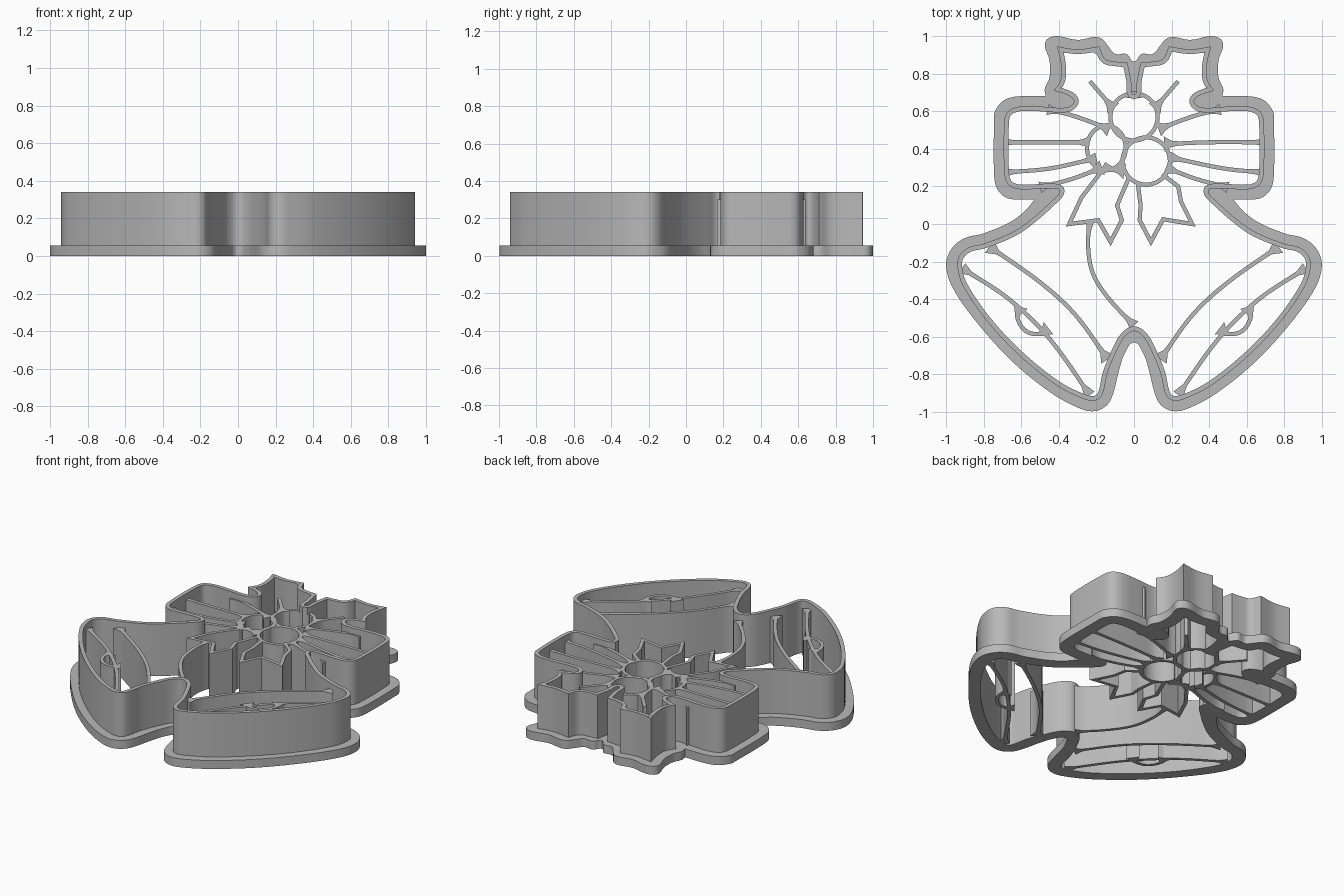
import bpy
from mathutils import Vector

old = bpy.data.objects.get("Cube")
if old:
    bpy.data.objects.remove(old, do_unlink=True)

WALL_TOP, BASE_TOP, LINE_TOP = 0.34, 0.055, 0.30
WALL, LINE = 0.025, 0.022

plastic = bpy.data.materials.new("grey_plastic")
plastic.use_nodes = True
plastic.diffuse_color = (0.48, 0.48, 0.48, 1)
plastic.node_tree.nodes["Principled BSDF"].inputs["Base Color"].default_value = (0.48, 0.48, 0.48, 1)


def smooth_path(points, closed=False, steps=6):
    """Smooth curve through the points; a repeated point makes a sharp corner."""
    pts = [Vector(p) for p in points]
    n = len(pts)

    def at(i):
        return pts[i % n] if closed else pts[max(0, min(n - 1, i))]

    out = []
    for i in range(n if closed else n - 1):
        a, b = at(i), at(i + 1)
        length = (b - a).length
        if length < 1e-5:
            continue
        ta = (b - at(i - 1)).normalized() * length
        tb = (at(i + 2) - a).normalized() * length
        for k in range(steps):
            t = k / steps
            s = 1 - t
            out.append(a * (s * s * (1 + 2 * t)) + ta * (t * s * s)
                       + b * (t * t * (3 - 2 * t)) - tb * (t * t * s))
    if not closed:
        out.append(pts[-1])
    return out


def offset(path, dist, closed=False):
    """Shift a path sideways with mitred corners; dist gives one value per point."""
    n = len(path)
    out = []
    for i, p in enumerate(path):
        before = path[i - 1] if closed or i else p
        after = path[(i + 1) % n] if closed or i < n - 1 else p
        d1, d2 = (p - before).normalized(), (after - p).normalized()
        if d1.length == 0:
            d1 = d2
        if d2.length == 0:
            d2 = d1
        n1, n2 = Vector((d1.y, -d1.x)), Vector((d2.y, -d2.x))
        m = (n1 + n2).normalized()
        out.append(p + m * dist[i] / max(0.4, m.dot(n1)))
    return out


def slab(name, loops, top):
    """Flat shape with holes, raised from the ground to the given height."""
    curve = bpy.data.curves.new(name, "CURVE")
    curve.dimensions = "2D"
    curve.fill_mode = "BOTH"
    curve.extrude = top / 2
    for loop in loops:
        spline = curve.splines.new("POLY")
        spline.points.add(len(loop) - 1)
        for point, p in zip(spline.points, loop):
            point.co = (p.x, p.y, 0, 1)
        spline.use_cyclic_u = True
    ob = bpy.data.objects.new(name, curve)
    bpy.context.collection.objects.link(ob)
    ob.location.z = top / 2
    bpy.ops.object.select_all(action="DESELECT")
    ob.select_set(True)
    bpy.context.view_layer.objects.active = ob
    bpy.ops.object.convert(target="MESH")
    ob = bpy.context.view_layer.objects.active
    ob.data.materials.clear()
    ob.data.materials.append(plastic)
    bpy.ops.object.shade_smooth_by_angle()


def ribbon(name, points, flare_start=0.0, flare_end=0.0):
    """Thin upright strip, widened where it meets other walls."""
    path = smooth_path(points)
    run, total = [0.0], 0.0
    for a, b in zip(path, path[1:]):
        total += (b - a).length
        run.append(total)
    half = [LINE / 2 + flare_start * max(0, 1 - d / 0.07) ** 2
            + flare_end * max(0, 1 - (total - d) / 0.07) ** 2 for d in run]
    one = offset(path, half)
    two = offset(path, [-h for h in half])
    slab(name, [one + two[::-1]], LINE_TOP)


def flip(points):
    return [(-x, y) for x, y in points]


def pair(name, points, *flares):
    ribbon(name + "_left", points, *flares)
    ribbon(name + "_right", flip(points), *flares)


def mirrored(half):
    """Close a half outline whose first and last points lie on the centre line."""
    return smooth_path(half + flip(half[1:-1])[::-1], closed=True)


# Outline of the cutting wall, from the notch between the leaves to the bell gap
wall_half = [
    (0, .69), (.015, .76), (.035, .86), (.035, .86), (.1, .865), (.155, .88),
    (.185, .945), (.185, .945), (.3, .93), (.41, .945), (.41, .945), (.39, .86),
    (.39, .77), (.425, .71), (.425, .71), (.34, .68), (.32, .65), (.36, .62),
    (.5, .625), (.61, .625), (.67, .6), (.69, .55), (.69, .27), (.67, .21),
    (.61, .185), (.43, .19), (.395, .175), (.44, .12), (.56, .015), (.65, -.045),
    (.8, -.105), (.88, -.125), (.93, -.17), (.94, -.23), (.91, -.33), (.78, -.52),
    (.61, -.7), (.41, -.86), (.27, -.93), (.21, -.94), (.17, -.91), (.14, -.79),
    (.09, -.67), (.05, -.6), (0, -.57)]

# Wider outline of the base flange
flange_half = [
    (0, .865), (.04, .905), (.1, .905), (.14, .95), (.17, .985), (.21, .995),
    (.3, .98), (.41, 1), (.46, .985), (.475, .95), (.45, .87), (.45, .78),
    (.475, .72), (.47, .68), (.47, .68), (.61, .68), (.69, .66), (.74, .6),
    (.745, .55), (.745, .27), (.73, .19), (.68, .14), (.61, .13), (.53, .13),
    (.53, .13), (.58, .07), (.66, .01), (.8, -.05), (.9, -.075), (.97, -.13),
    (1, -.22), (.965, -.34), (.84, -.52), (.65, -.73), (.44, -.9), (.28, -.985),
    (.2, -.995), (.14, -.96), (.11, -.9), (.08, -.78), (.05, -.69), (0, -.63)]

wall_outer = mirrored(wall_half)
wall_inner = offset(wall_outer, [WALL] * len(wall_outer), closed=True)
slab("cutting_wall", [wall_outer, wall_inner], WALL_TOP)
slab("base_flange", [mirrored(flange_half), wall_outer], BASE_TOP)

# Berries at the middle of the bow
diamond = [(1, 0), (.707, .707), (0, 1), (-.707, .707), (-1, 0), (-.707, -.707), (0, -1), (.707, -.707)]
for name, x, y, rx, ry in (("top_berry", 0, .57, .115, .115),
                           ("side_berry", -.147, .405, .092, .108),
                           ("front_berry", .065, .335, .115, .115)):
    slab(name, [smooth_path([(x + u * (rx + g), y + v * (ry + g)) for u, v in diamond], True)
                for g in (LINE, 0)], LINE_TOP)

# Bow folds
pair("bow_top_edge", [(.46, .61), (.32, .575), (.13, .505)], .02, .03)
ribbon("bow_middle_fold_left", [(.68, .435), (.4, .435), (.16, .425)], .005, .03)
ribbon("bow_middle_fold_right", [(-.68, .435), (-.4, .435), (-.24, .435)], .005, .02)
ribbon("bow_lower_fold_left", [(.68, .275), (.48, .295), (.19, .355)], .01, .02)
ribbon("bow_lower_fold_right", [(-.68, .275), (-.45, .295), (-.2, .35)], .01, .02)
pair("bow_bottom_edge", [(.5, .195), (.33, .24), (.17, .3)], .02, .03)
pair("stamen", [(.235, .76), (.11, .615)], 0, .03)
ribbon("berry_bridge", [(-.16, .3), (-.05, .28)], .02, .03)
ribbon("leaf_bridge", [(0, .69), (0, .67)], .02, .02)


# Pointed leaves hanging under the berries
def zigzag(points):
    return [p for p in points for _ in range(2)]


ribbon("lower_leaves_right", zigzag(
    [(-.15, .31), (-.28, .14), (-.345, 0), (-.19, .02), (-.125, -.095),
     (-.065, .02), (-.09, .1), (-.03, .24)]))
ribbon("lower_leaves_left", zigzag(
    [(.02, .22), (.035, .1), (.03, .02), (.09, -.095), (.155, .025),
     (.31, 0), (.25, .12), (.235, .2), (.15, .265)]))

# Hanging ribbon edge
ribbon("hanging_ribbon", [(-.235, .01), (-.245, -.11), (-.22, -.26), (-.14, -.39), (0, -.54)], .01, .02)

# Bell bands, mouths and clappers
pair("bell_band", [(.77, -.12), (.5, -.31), (.315, -.48), (.14, -.72)], .03, .03)
pair("bell_mouth", [(.915, -.235), (.665, -.4), (.45, -.61), (.235, -.91)], .02, .02)
pair("bell_clapper", [(.605, -.44), (.62, -.5), (.575, -.57), (.5, -.585), (.455, -.555), (.48, -.565)][:5], .03, .03)
